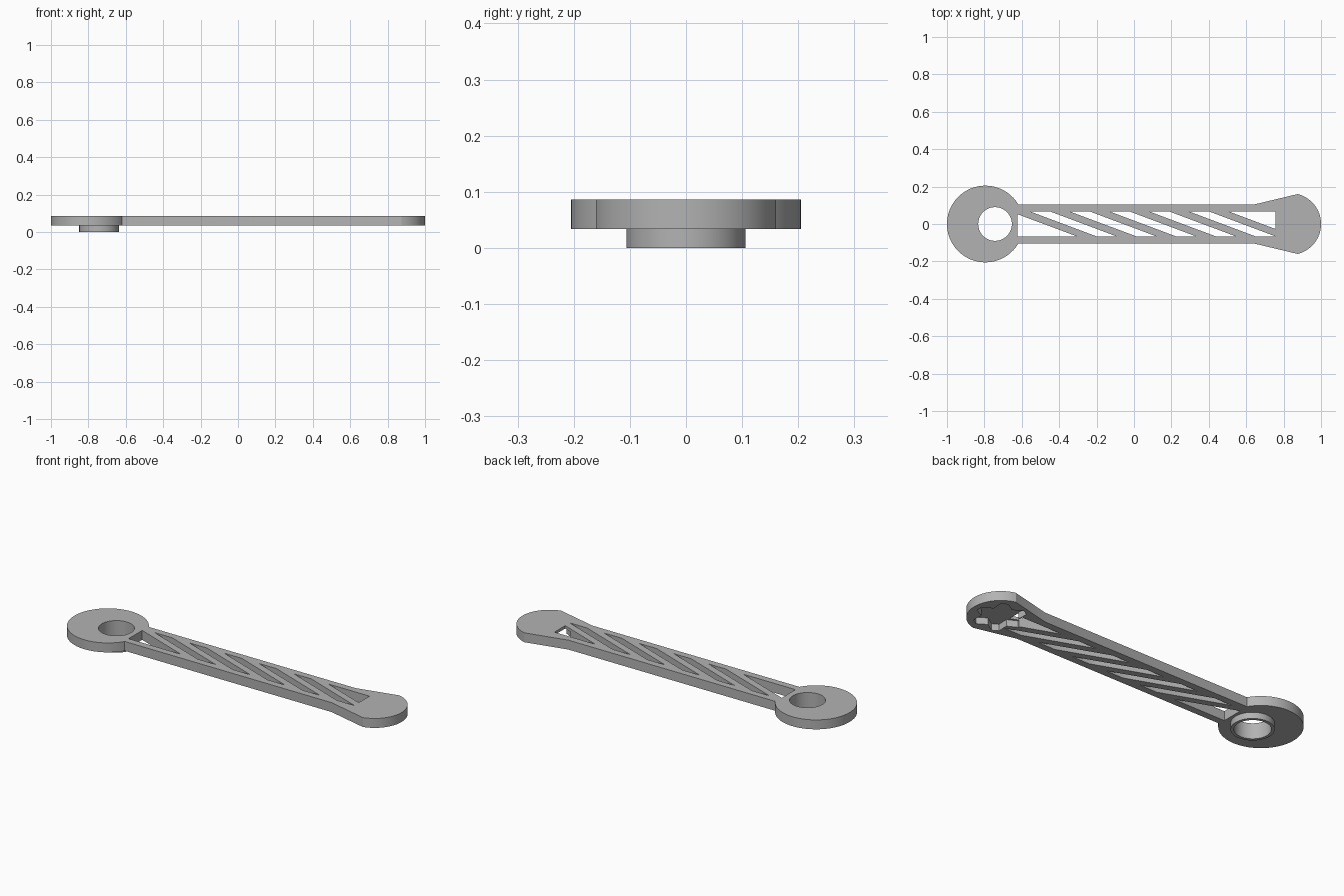
import bpy, bmesh
from math import sin, cos, pi, radians, asin, atan2

if "Cube" in bpy.data.objects:
    bpy.data.objects.remove(bpy.data.objects["Cube"])

grey = bpy.data.materials.new("plain_grey")
grey.use_nodes = True
grey.diffuse_color = (0.45, 0.45, 0.45, 1)
grey.node_tree.nodes["Principled BSDF"].inputs["Base Color"].default_value = (0.45, 0.45, 0.45, 1)

BOTTOM, TOP = 0.034, 0.086      # plate heights
HALF = 0.105                    # half width of the bar
DISC_X, DISC_R = -0.795, 0.205
BORE_X, BORE_R, BOSS_R = -0.743, 0.09, 0.106
TIP_X, TIP_R = 0.835, 0.165
WIN = 0.067                     # half width of the windows
WIN_L, WIN_R = -0.622, 0.757
STAR_X = 0.84


def arc(cx, r, a0, a1, n):
    return [(cx + r * cos(a0 + (a1 - a0) * i / n), r * sin(a0 + (a1 - a0) * i / n))
            for i in range(n + 1)]


def circle(cx, r, n=64):
    return arc(cx, r, 0, 2 * pi, n)[:-1]


def prism(name, outline, z0, z1):
    """Extrude a flat outline from z0 to z1."""
    bm = bmesh.new()
    face = bm.faces.new([bm.verts.new((x, y, z0)) for x, y in outline])
    ext = bmesh.ops.extrude_face_region(bm, geom=[face])
    for v in ext["geom"]:
        if isinstance(v, bmesh.types.BMVert):
            v.co.z = z1
    bmesh.ops.recalc_face_normals(bm, faces=bm.faces)
    mesh = bpy.data.meshes.new(name)
    bm.to_mesh(mesh)
    bm.free()
    mesh.materials.append(grey)
    ob = bpy.data.objects.new(name, mesh)
    bpy.context.collection.objects.link(ob)
    return ob


def cut(target, outline, z0, z1):
    """Subtract an extruded outline from the target."""
    cutter = prism("cutter", outline, z0, z1)
    cutter.hide_render = True
    mod = target.modifiers.new("cut", "BOOLEAN")
    mod.operation, mod.solver, mod.object = "DIFFERENCE", "EXACT", cutter
    bpy.context.view_layer.objects.active = target
    bpy.ops.object.modifier_apply(modifier=mod.name)
    bpy.data.objects.remove(cutter)


def smooth(ob):
    bpy.ops.object.select_all(action="DESELECT")
    ob.select_set(True)
    bpy.context.view_layer.objects.active = ob
    bpy.ops.object.shade_smooth_by_angle(angle=radians(25))


# Plate: round head, straight bar, flared tip
a = asin(HALF / DISC_R)
b = atan2(0.16, 0.04)
plate = prism("arm_plate",
              arc(DISC_X, DISC_R, a, 2 * pi - a, 72) + [(0.645, -HALF)]
              + arc(TIP_X, TIP_R, -b, b, 36) + [(0.645, HALF)],
              BOTTOM, TOP)

# Boss under the round head
boss = prism("bearing_boss", circle(BORE_X, BOSS_R), 0, BOTTOM)

# Shared bore
for part in (plate, boss):
    cut(part, circle(BORE_X, BORE_R), -0.1, 0.2)

# Slanted windows between the diagonal struts, with a triangle at each end
SLANT, GAP, PITCH, START = 0.358, 0.107, 0.2125, -0.556
for i in range(5):
    x = START + i * PITCH
    cut(plate, [(x, WIN), (x + GAP, WIN), (x + GAP + SLANT, -WIN), (x + SLANT, -WIN)], -0.1, 0.2)
slope = 2 * WIN / SLANT
x_low = START - PITCH + GAP + SLANT
cut(plate, [(WIN_L, -WIN), (x_low, -WIN), (WIN_L, -WIN + (x_low - WIN_L) * slope)], -0.1, 0.2)
x_high = START + 5 * PITCH
cut(plate, [(x_high, WIN), (WIN_R, WIN), (WIN_R, WIN - (WIN_R - x_high) * slope)], -0.1, 0.2)

# Six-armed pocket in the underside of the tip, opening into the last window
star = []
for i in range(6):
    for offset, r in ((-8, 0.13), (8, 0.13), (30, 0.09)):
        t = radians(60 * i + offset)
        star.append((STAR_X + r * cos(t), r * sin(t)))
cut(plate, star, -0.1, 0.07)

for part in (plate, boss):
    smooth(part)
